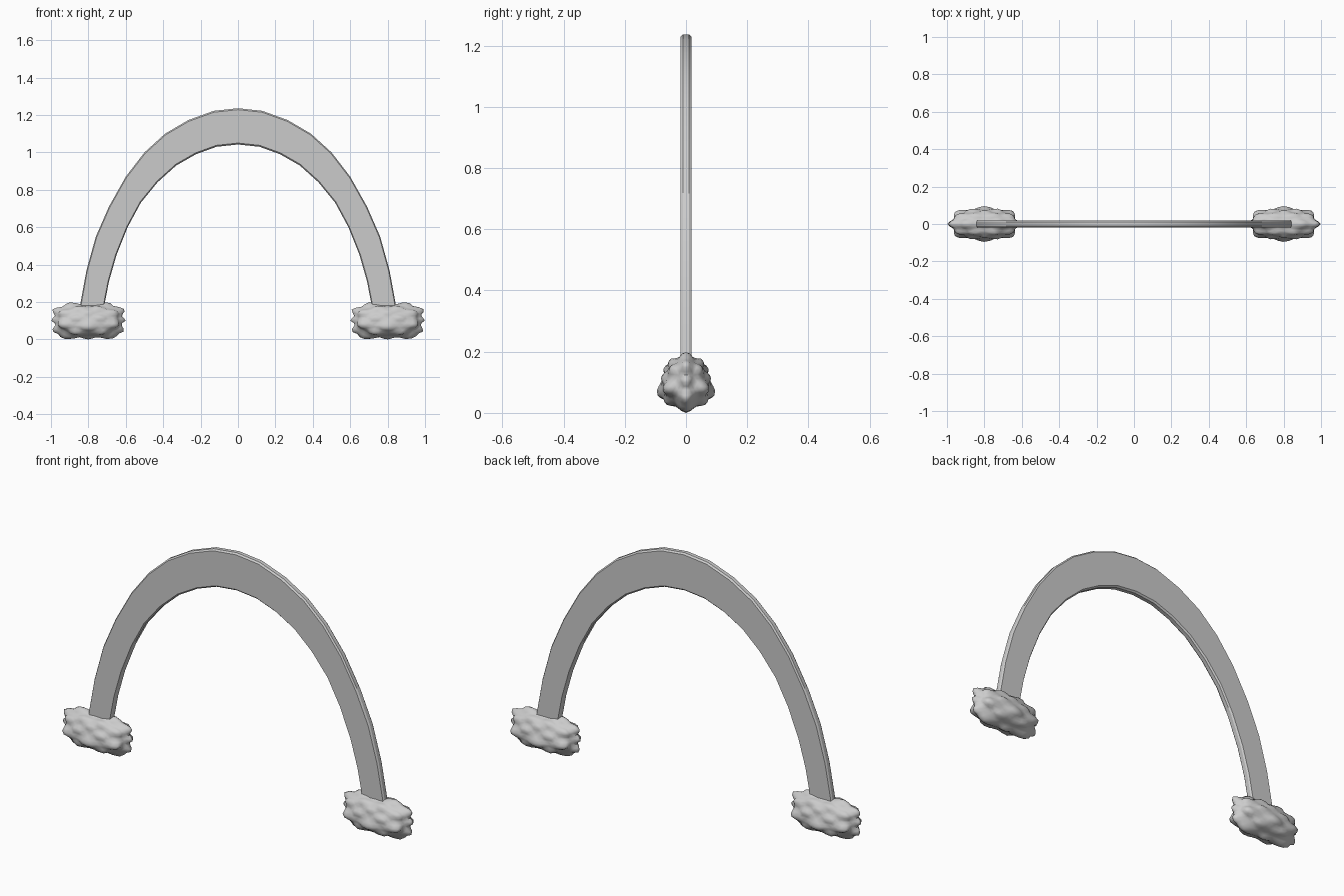
import bpy, bmesh, math
from mathutils import Vector

if "Cube" in bpy.data.objects:
    bpy.data.objects.remove(bpy.data.objects["Cube"])


def add_object(name, bm, angle):
    bmesh.ops.recalc_face_normals(bm, faces=bm.faces[:])
    mesh = bpy.data.meshes.new(name)
    bm.to_mesh(mesh)
    bm.free()
    ob = bpy.data.objects.new(name, mesh)
    bpy.context.collection.objects.link(ob)
    bpy.ops.object.select_all(action='DESELECT')
    ob.select_set(True)
    bpy.context.view_layer.objects.active = ob
    bpy.ops.object.shade_smooth_by_angle(angle=math.radians(angle))
    return ob


# Rainbow band: matching outer and inner edge points from foot to crown
outer = [(.853, .1), (.843, .19), (.81, .37), (.76, .55), (.69, .71), (.60, .87),
         (.50, 1.0), (.39, 1.10), (.265, 1.173), (.13, 1.222), (0, 1.236)]
inner = [(.725, .1), (.713, .19), (.69, .31), (.65, .45), (.59, .60), (.52, .73),
         (.43, .84), (.33, .93), (.225, .99), (.115, 1.03), (0, 1.042)]


def full(half):
    return half + [(-x, z) for x, z in reversed(half[:-1])]


# thin chamfered cross-section: (fraction across the band, depth)
section = [(0, -.01), (.04, -.018), (.96, -.018), (1, -.01),
           (1, .01), (.96, .018), (.04, .018), (0, .01)]
bm = bmesh.new()
rings = []
for (ox, oz), (ix, iz) in zip(full(outer), full(inner)):
    rings.append([bm.verts.new((ox + (ix - ox) * t, y, oz + (iz - oz) * t))
                  for t, y in section])
n = len(section)
for a, b in zip(rings, rings[1:]):
    for i in range(n):
        bm.faces.new((a[i], a[(i + 1) % n], b[(i + 1) % n], b[i]))
bm.faces.new(rings[0])
bm.faces.new(rings[-1])
add_object("rainbow_arch", bm, 30)

# Cloud puffs: tips in units of the cloud's half size, mirrored in x and y
tips = [(1, 0, .05), (.94, 0, .65), (.93, 0, -.6), (.55, 0, .97), (0, 0, .93),
        (.7, 0, -.95), (0, 0, -1), (0, 1, -.4), (0, .75, .5), (.38, .85, .15),
        (.75, .75, -.25), (.75, .5, .5), (.3, .55, .75), (.38, .7, -.7)]
puffs = {(sx * x, sy * y, z) for x, y, z in tips for sx in (1, -1) for sy in (1, -1)}
puffs = [Vector(p) for p in sorted(puffs)]


def cloud_radius(d):
    total = weight = peak = 0
    for p in puffs:
        ang = d.angle(p)
        w = math.exp(-(ang / .22) ** 2)
        total += w * p.length
        weight += w
        peak = max(peak, math.exp(-(ang / .24) ** 2))
    return total / weight * (.83 + .17 * peak)


def cloud(name, x):
    bm = bmesh.new()
    bmesh.ops.create_icosphere(bm, subdivisions=4, radius=1)
    for v in bm.verts:
        d = v.co.normalized()
        p = d * cloud_radius(d)
        v.co = (x + p.x * .2, p.y * .095, .1 + p.z * .1)
    add_object(name, bm, 60)


cloud("left_cloud", -.8)
cloud("right_cloud", .8)
